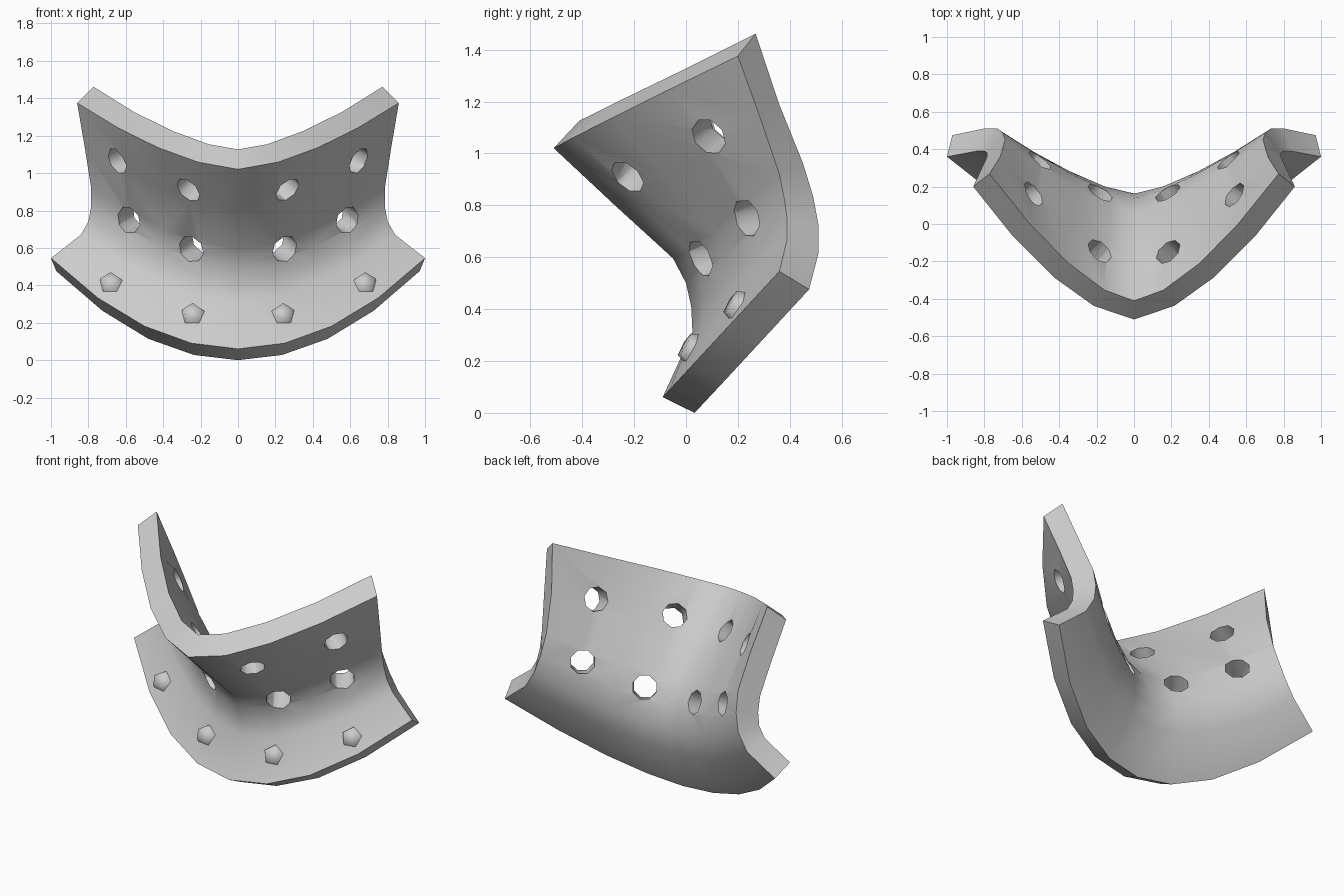
import bpy, bmesh, math
from mathutils import Vector, Matrix
from mathutils.bvhtree import BVHTree

if "Cube" in bpy.data.objects:
    bpy.data.objects.remove(bpy.data.objects["Cube"])

# Front-face profiles from top lip to bottom lip: centre (y, z), side (x, y, z), bow exponents for y and z
CENTRE = [(-.51, 1.03), (-.28, .815), (-.05, .605), (0, .51), (.02, .42), (.025, .32), (-.09, .07)]
SIDE = [(.86, .20, 1.385), (.82, .285, 1.15), (.785, .36, .93), (.785, .38, .83),
        (.80, .39, .75), (.84, .39, .68), (1.0, .36, .555)]
BOW_Y = [1.65, 1.5, 1.4, 1.4, 1.45, 1.6, 2.0]
BOW_Z = [1.6, 1.65, 1.7, 1.7, 1.75, 1.8, 2.0]
N = 4  # columns per half


def make_object(name, bm):
    mesh = bpy.data.meshes.new(name)
    bm.to_mesh(mesh)
    bm.free()
    obj = bpy.data.objects.new(name, mesh)
    bpy.context.collection.objects.link(obj)
    return obj


def select_only(obj):
    bpy.ops.object.select_all(action='DESELECT')
    obj.select_set(True)
    bpy.context.view_layer.objects.active = obj


# Curved sheet forming the front face
bm = bmesh.new()
grid = []
for (cy, cz), (sx, sy, sz), py, pz in zip(CENTRE, SIDE, BOW_Y, BOW_Z):
    row = []
    for j in range(-N, N + 1):
        s = abs(j) / N
        row.append(bm.verts.new((sx * j / N, cy + (sy - cy) * s ** py, cz + (sz - cz) * s ** pz)))
    grid.append(row)
for a, b in zip(grid, grid[1:]):
    for j in range(2 * N):
        bm.faces.new((a[j], b[j], b[j + 1], a[j + 1]))
bm.normal_update()
surface = BVHTree.FromBMesh(bm)
sheet_count = len(bm.verts)
plate = make_object("curved_plate", bm)


def frame_at(x, z):
    """Placement on the front face with local Z pointing outwards."""
    loc, n, _, _ = surface.ray_cast(Vector((x, -5, z)), Vector((0, 1, 0)))
    return Matrix.Translation(loc) @ n.to_track_quat('Z', 'Y').to_matrix().to_4x4()


# Plate thickness grows backwards
solid = plate.modifiers.new("thickness", 'SOLIDIFY')
solid.thickness = .137
solid.offset = -1
solid.use_even_offset = True
select_only(plate)
bpy.ops.object.modifier_apply(modifier="thickness")

# Back edge of the top lip rises towards the sides
for j in range(2 * N + 1):
    s = (j - N) / N
    plate.data.vertices[sheet_count + j].co += Vector((.02 * s, 0, .035 * abs(s) ** 1.3))

# Octagonal holes through the upper wall
bm = bmesh.new()
for x, z in [(.265, .92), (.645, 1.075), (.25, .605), (.585, .76)]:
    for side in (-1, 1):
        m = frame_at(side * x, z) @ Matrix.Translation((0, 0, -.07)) @ Matrix.Rotation(math.pi / 8, 4, 'Z')
        bmesh.ops.create_cone(bm, cap_ends=True, segments=8, radius1=.075, radius2=.075,
                              depth=.4, matrix=m)
cutter = make_object("hole_cutter", bm)
cutter.hide_render = True
cut = plate.modifiers.new("holes", 'BOOLEAN')
cut.operation = 'DIFFERENCE'
cut.solver = 'EXACT'
cut.object = cutter
select_only(plate)
bpy.ops.object.modifier_apply(modifier="holes")
bpy.data.objects.remove(cutter)
bpy.ops.object.shade_smooth_by_angle(angle=math.radians(48))

# Five-sided smooth studs on the lower lip
bm = bmesh.new()
for x, z in [(.242, .255), (.68, .42)]:
    for side in (-1, 1):
        bmesh.ops.create_cone(bm, cap_ends=True, segments=5, radius1=.075, radius2=.052,
                              depth=.06, matrix=frame_at(side * x, z))
studs = make_object("lip_studs", bm)
select_only(studs)
bpy.ops.object.shade_smooth_by_angle(angle=math.radians(75))

# Rest the model on the ground
low = min(v.co.z for v in plate.data.vertices)
for obj in (plate, studs):
    obj.data.transform(Matrix.Translation((0, 0, -low)))
